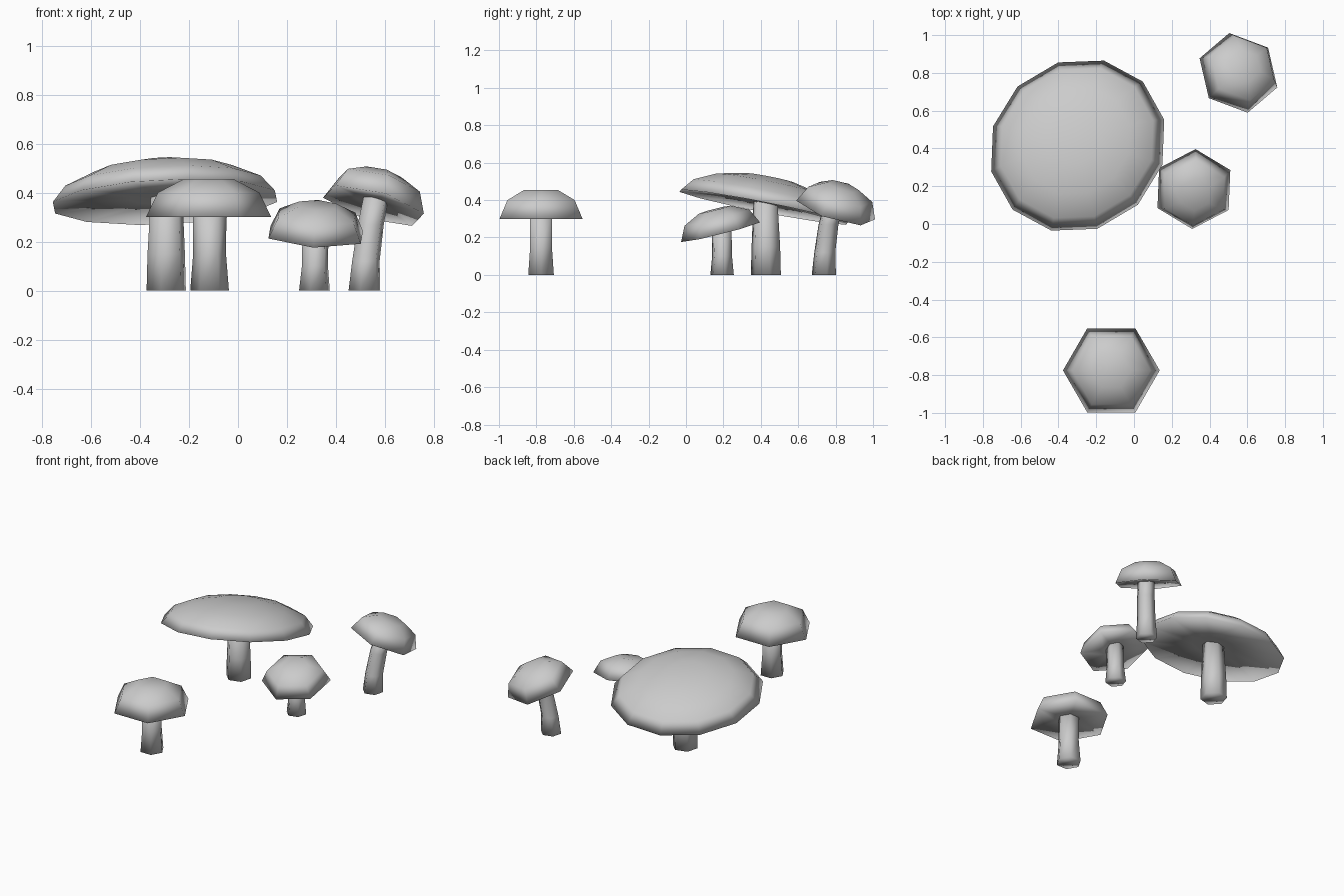
import bpy, bmesh
from math import cos, sin, pi, radians
from mathutils import Vector, Matrix

if "Cube" in bpy.data.objects:
    bpy.data.objects.remove(bpy.data.objects["Cube"])

grey = bpy.data.materials.new("mid_grey")
grey.diffuse_color = (0.55, 0.55, 0.55, 1)
grey.use_nodes = True
grey.node_tree.nodes["Principled BSDF"].inputs["Base Color"].default_value = grey.diffuse_color


def loft(name, rings, sides):
    """Skin a stack of (centre, matrix, radius, start angle) rings, fully smooth."""
    bm = bmesh.new()
    loops = []
    for centre, rot, r, start in rings:
        loops.append([bm.verts.new(Vector(centre) + rot @ Vector(
            (r * cos(start + 2 * pi * i / sides), r * sin(start + 2 * pi * i / sides), 0)))
            for i in range(sides)])
    for lo, hi in zip(loops, loops[1:]):
        for i in range(sides):
            j = (i + 1) % sides
            bm.faces.new((lo[i], lo[j], hi[j], hi[i]))
    bm.faces.new(loops[0][::-1])
    bm.faces.new(loops[-1])
    bmesh.ops.recalc_face_normals(bm, faces=bm.faces)
    for f in bm.faces:
        f.smooth = True
    mesh = bpy.data.meshes.new(name)
    bm.to_mesh(mesh)
    bm.free()
    mesh.materials.append(grey)
    ob = bpy.data.objects.new(name, mesh)
    bpy.context.collection.objects.link(ob)
    return ob


def cap(name, centre, slope, radius, profile, sides, angle, stretch=1.0):
    """Tilted dome; slope is the rise of the rim plane along x and y,
    stretch lengthens it along the x = y diagonal."""
    normal = Vector((-slope[0], -slope[1], 1)).normalized()
    rot = Vector((0, 0, 1)).rotation_difference(normal).to_matrix()
    rot = rot @ Matrix.Scale(stretch, 3, Vector((1, 1, 0)).normalized())
    rings = [(Vector(centre) + normal * h, rot, radius * f, radians(angle))
             for f, h in profile]
    return loft(name, rings, sides)


def stem(name, path, angle):
    """Six-sided stalk through (x, y, z, radius) points."""
    rings = [(p[:3], Matrix.Identity(3), p[3], radians(angle)) for p in path]
    return loft(name, rings, 6)


# profiles run from the shallow hollow underside, round the rim, to the crown
wide = [(0.3, 0.02), (1, 0), (0.88, 0.068), (0.62, 0.125), (0.28, 0.16)]
low = [(0.3, 0.015), (1, 0), (0.82, 0.08), (0.40, 0.125)]
tall = [(0.3, 0.015), (1, 0), (0.81, 0.10), (0.40, 0.155)]
lean = [(0.3, 0.015), (1, 0), (0.81, 0.09), (0.40, 0.137)]

# front mushroom, upright
cap("front_cap", (-0.12, -0.775, 0.30), (0, 0), 0.256, tall, 6, 0)
stem("front_stem", [(-0.116, -0.775, 0, 0.079), (-0.116, -0.775, 0.15, 0.067),
                    (-0.116, -0.775, 0.33, 0.069)], 0)

# large wide mushroom
cap("large_cap", (-0.298, 0.415, 0.362), (0.06, -0.20), 0.454, wide, 12, 15, 1.07)
stem("large_stem", [(-0.293, 0.427, 0, 0.083), (-0.293, 0.427, 0.15, 0.079),
                    (-0.291, 0.425, 0.40, 0.066)], 15)

# small mushroom
cap("small_cap", (0.317, 0.185, 0.228), (-0.05, 0.25), 0.218, low, 6, 28)
stem("small_stem", [(0.312, 0.193, 0, 0.065), (0.314, 0.193, 0.10, 0.055),
                    (0.317, 0.19, 0.27, 0.055)], 15)

# leaning mushroom at the back
cap("leaning_cap", (0.553, 0.80, 0.347), (-0.27, -0.30), 0.222, lean, 6, -19)
stem("leaning_stem", [(0.516, 0.737, 0, 0.067), (0.522, 0.742, 0.12, 0.058),
                      (0.542, 0.762, 0.27, 0.055), (0.567, 0.795, 0.40, 0.053)], 15)
